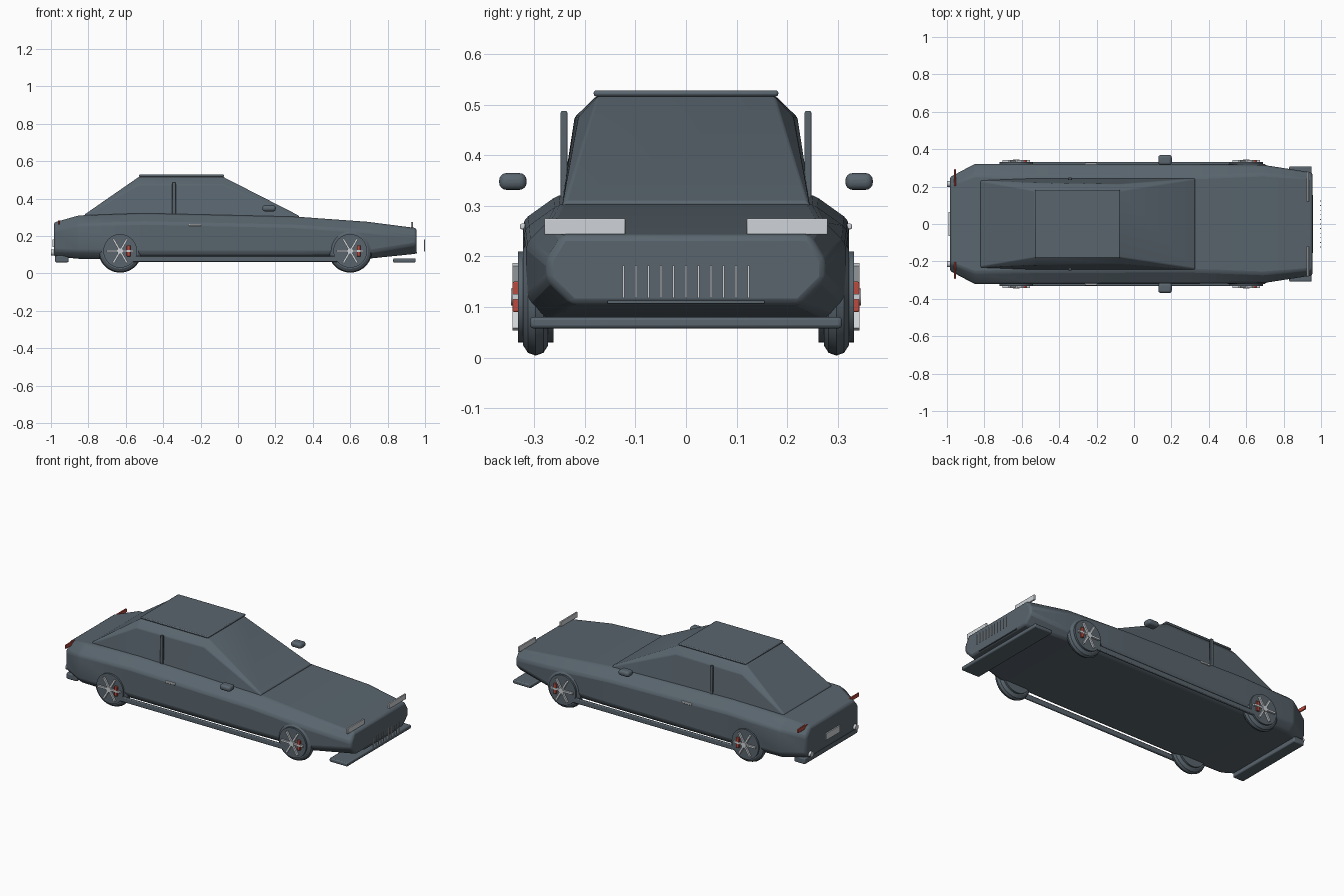
import bpy, bmesh, math
from mathutils import Matrix, Vector

cube = bpy.data.objects.get("Cube")
if cube:
    bpy.data.objects.remove(cube)


def material(name, color, rough=0.6):
    m = bpy.data.materials.new(name)
    m.use_nodes = True
    m.diffuse_color = (*color, 1)
    node = m.node_tree.nodes["Principled BSDF"]
    node.inputs["Base Color"].default_value = (*color, 1)
    node.inputs["Roughness"].default_value = rough
    return m


slate = material("slate", (0.10, 0.13, 0.155))
silver = material("silver", (0.62, 0.65, 0.68))
red = material("red", (0.5, 0.07, 0.05))


def finish(name, bm, mat, bevel=0.0, segments=2, angle=30):
    bmesh.ops.recalc_face_normals(bm, faces=bm.faces)
    mesh = bpy.data.meshes.new(name)
    bm.to_mesh(mesh)
    bm.free()
    mesh.materials.append(mat)
    ob = bpy.data.objects.new(name, mesh)
    bpy.context.collection.objects.link(ob)
    if bevel:
        mod = ob.modifiers.new("bevel", "BEVEL")
        mod.width, mod.segments = bevel, segments
        mod.limit_method, mod.angle_limit = "ANGLE", math.radians(20)
    bpy.ops.object.select_all(action="DESELECT")
    ob.select_set(True)
    bpy.context.view_layer.objects.active = ob
    bpy.ops.object.shade_smooth_by_angle(angle=math.radians(angle))
    return ob


def box(name, center, size, mat=slate, bevel=0.0, segments=2):
    bm = bmesh.new()
    bmesh.ops.create_cube(bm, size=1)
    bmesh.ops.scale(bm, vec=size, verts=bm.verts)
    bmesh.ops.translate(bm, vec=center, verts=bm.verts)
    return finish(name, bm, mat, bevel, segments)


def loft(name, sections, bevel):
    """Skin (x, half outline of y, z points) sections, mirrored across y."""
    bm = bmesh.new()
    rings = []
    for x, half in sections:
        outline = half + [(-y, z) for y, z in reversed(half)]
        rings.append([bm.verts.new((x, y, z)) for y, z in outline])
    n = len(rings[0])
    for a, b in zip(rings, rings[1:]):
        for i in range(n):
            j = (i + 1) % n
            bm.faces.new((a[i], a[j], b[j], b[i]))
    bm.faces.new(rings[0])
    bm.faces.new(rings[-1])
    return finish(name, bm, slate, bevel)


def body_section(x, w, low, high, cut, shoulder):
    return x, [(w - cut, low), (w, low + cut), (w, high - 0.05), (w - shoulder, high)]


# Main body: x, half width, bottom, top, lower chamfer, shoulder chamfer
loft("body", [body_section(*s) for s in (
    (-0.985, 0.25, 0.09, 0.272, 0.03, 0.04),
    (-0.85, 0.322, 0.078, 0.310, 0.04, 0.06),
    (-0.5, 0.322, 0.075, 0.322, 0.035, 0.07),
    (0.3, 0.320, 0.075, 0.304, 0.035, 0.07),
    (0.69, 0.316, 0.078, 0.276, 0.035, 0.05),
    (0.955, 0.275, 0.105, 0.242, 0.05, 0.03))], 0.012)

# Cabin with sloping screens, plus the raised roof panel
loft("cabin", [
    (-0.82, [(0.235, 0.295), (0.233, 0.308), (0.228, 0.315)]),
    (-0.53, [(0.248, 0.295), (0.220, 0.475), (0.178, 0.516)]),
    (-0.08, [(0.245, 0.295), (0.213, 0.475), (0.175, 0.516)]),
    (0.325, [(0.246, 0.295), (0.244, 0.303), (0.238, 0.309)])], 0.004)
box("roof_panel", (-0.302, 0, 0.522), (0.455, 0.365, 0.012), bevel=0.005)

# Front and rear lower lips, intake slot, grille bars, number plate
box("front_splitter", (0.89, 0, 0.069), (0.12, 0.616, 0.022), bevel=0.006)
box("rear_valance", (-0.942, 0, 0.077), (0.072, 0.51, 0.036), bevel=0.006)
box("intake_slot", (0.952, 0, 0.11), (0.012, 0.31, 0.006))
for i in range(11):
    box("grille_bar", (0.997, (i - 5) * 0.0247, 0.15), (0.005, 0.004, 0.064), silver)
box("rear_plate", (-0.988, 0, 0.16), (0.008, 0.13, 0.04), silver)


def wheel(label, x, side):
    center = Vector((x, side * 0.297, 0.12))
    turn = Matrix.Rotation(math.pi / 2, 4, "X")

    # Rounded tyre made by spinning an oval outline
    bm = bmesh.new()
    steps = 10
    verts = []
    for i in range(steps):
        a = math.tau * i / steps
        verts.append(bm.verts.new((0.087 + 0.029 * math.cos(a), 0.026 * math.sin(a), 0)))
    edges = [bm.edges.new((verts[i], verts[(i + 1) % steps])) for i in range(steps)]
    bmesh.ops.spin(bm, geom=verts + edges, cent=(0, 0, 0), axis=(0, 1, 0),
                   angle=math.tau, steps=40, use_duplicate=False)
    bmesh.ops.remove_doubles(bm, verts=bm.verts, dist=0.0001)
    bmesh.ops.translate(bm, vec=center, verts=bm.verts)
    finish(label + "_tyre", bm, slate)

    # Wheel disc
    bm = bmesh.new()
    bmesh.ops.create_cone(bm, cap_ends=True, segments=40, radius1=0.09,
                          radius2=0.09, depth=0.07, matrix=turn)
    bmesh.ops.translate(bm, vec=center, verts=bm.verts)
    finish(label + "_disc", bm, slate)

    # Spokes and hub cap
    face = Vector((x, side * 0.337, 0.12))
    bm = bmesh.new()
    for i in range(6):
        m = (Matrix.Rotation(math.tau * i / 6, 4, "Y")
             @ Matrix.Translation((0.037, 0, 0))
             @ Matrix.Diagonal((0.074, 0.012, 0.011, 1)))
        bmesh.ops.create_cube(bm, size=1, matrix=m)
    bmesh.ops.create_cone(bm, cap_ends=True, segments=20, radius1=0.017,
                          radius2=0.017, depth=0.018, matrix=turn)
    bmesh.ops.translate(bm, vec=face, verts=bm.verts)
    finish(label + "_spokes", bm, silver)

    box(label + "_caliper", (x + 0.045, side * 0.335, 0.12),
        (0.02, 0.015, 0.06), red, 0.003)


# Parts repeated on both sides
for side, name in ((1, "left"), (-1, "right")):
    wheel("front_" + name + "_wheel", 0.6, side)
    wheel("rear_" + name + "_wheel", -0.63, side)
    box(name + "_sill", (-0.02, side * 0.324, 0.077), (1.16, 0.016, 0.03), bevel=0.005)
    box(name + "_pillar", (-0.342, side * 0.241, 0.395), (0.02, 0.013, 0.185), bevel=0.003)
    box(name + "_mirror", (0.166, side * 0.342, 0.348), (0.072, 0.054, 0.033),
        bevel=0.014, segments=4)
    box(name + "_door_handle", (-0.23, side * 0.322, 0.259), (0.066, 0.012, 0.011),
        silver, 0.003)
    box(name + "_headlight", (0.93, side * 0.2, 0.259), (0.01, 0.16, 0.032), silver, 0.002)
    box(name + "_tail_light", (-0.957, side * 0.248, 0.272), (0.009, 0.09, 0.022), red, 0.002)
    # Exhaust tip
    bm = bmesh.new()
    bmesh.ops.create_cone(bm, cap_ends=True, segments=20, radius1=0.016, radius2=0.016,
                          depth=0.05, matrix=Matrix.Translation((-0.975, side * 0.215, 0.112))
                          @ Matrix.Rotation(math.pi / 2, 4, "Y"))
    finish(name + "_exhaust", bm, silver)
